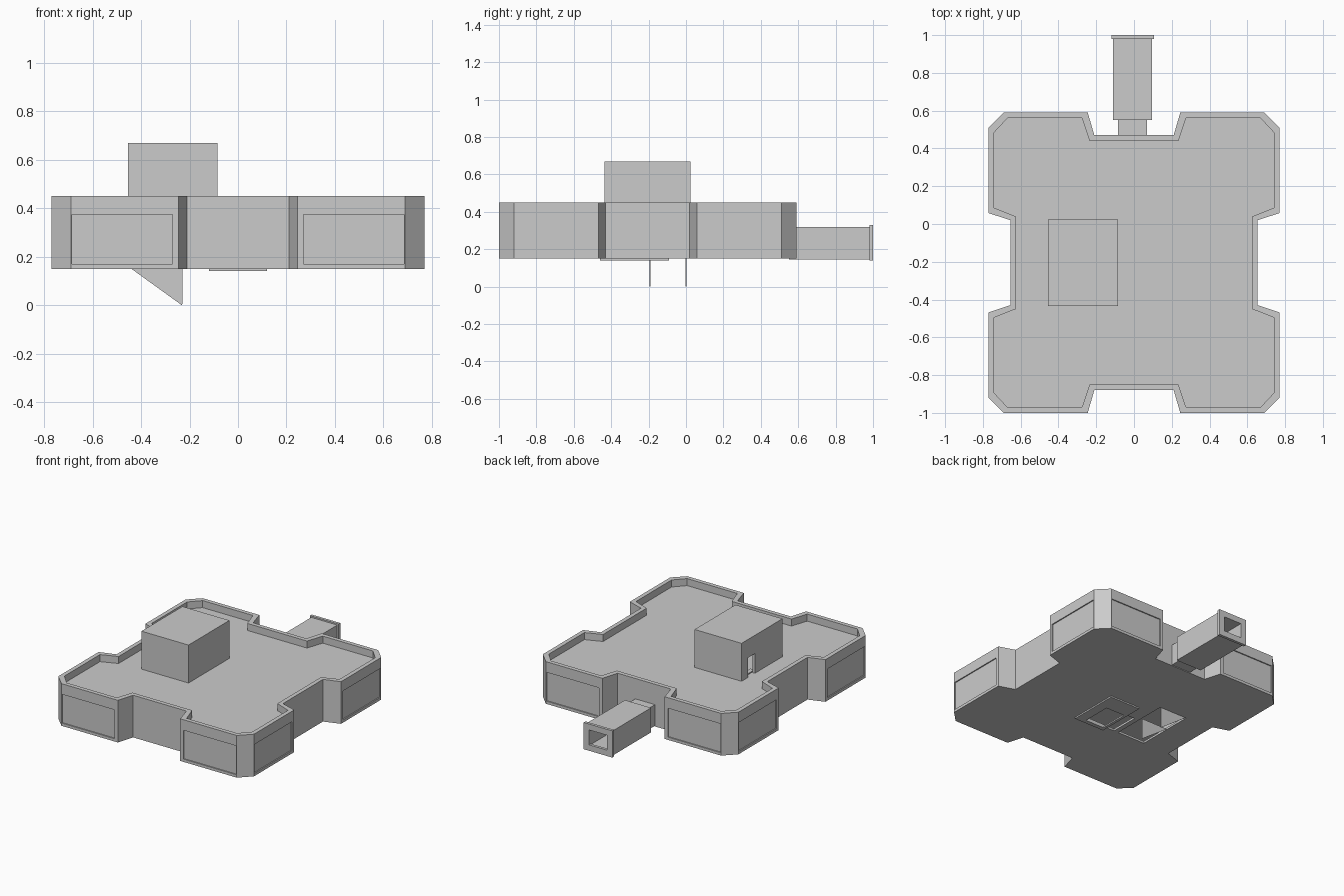
import bpy, bmesh

if "Cube" in bpy.data.objects:
    bpy.data.objects.remove(bpy.data.objects["Cube"])

CY = -0.205  # centre of the main building in y


def make(name, bm):
    bmesh.ops.recalc_face_normals(bm, faces=bm.faces)
    me = bpy.data.meshes.new(name)
    bm.to_mesh(me)
    bm.free()
    ob = bpy.data.objects.new(name, me)
    bpy.context.collection.objects.link(ob)
    return ob


def prism(name, pts, a, b, axis='z', inner=None):
    """Extrude a profile from a to b along an axis; inner makes it a hollow ring."""
    bm = bmesh.new()

    def put(p, h):
        return bm.verts.new((p[0], p[1], h) if axis == 'z' else (p[0], h, p[1]))
    lo, hi = [[put(p, h) for p in pts] for h in (a, b)]
    n = len(pts)
    if inner:
        li, hi2 = [[put(p, h) for p in inner] for h in (a, b)]
    for i in range(n):
        j = (i + 1) % n
        bm.faces.new((lo[i], lo[j], hi[j], hi[i]))
        if inner:
            bm.faces.new((li[i], li[j], hi2[j], hi2[i]))
            bm.faces.new((lo[i], lo[j], li[j], li[i]))
            bm.faces.new((hi[i], hi[j], hi2[j], hi2[i]))
    if not inner:
        bm.faces.new(lo)
        bm.faces.new(hi)
    return make(name, bm)


def boxes(name, specs):
    """Several boxes in one mesh, each (x0, x1, y0, y1, z0, z1)."""
    bm = bmesh.new()
    for x0, x1, y0, y1, z0, z1 in specs:
        vs = bmesh.ops.create_cube(bm, size=1)['verts']
        for v in vs:
            v.co = (x0 if v.co.x < 0 else x1, y0 if v.co.y < 0 else y1, z0 if v.co.z < 0 else z1)
    return make(name, bm)


def cut(ob, specs):
    c = boxes(ob.name + "_cutter", specs)
    c.hide_render = True
    c.hide_viewport = True
    m = ob.modifiers.new("cut", 'BOOLEAN')
    m.operation = 'DIFFERENCE'
    m.solver = 'EXACT'
    m.object = c


def rect(x0, x1, y0, y1):
    return [(x0, y0), (x1, y0), (x1, y1), (x0, y1)]


def outline(quarter):
    """Mirror a quarter outline into the full four-lobed plan."""
    q = quarter
    pts = q + [(x, -y) for x, y in reversed(q)]
    pts += [(-x, -y) for x, y in q] + [(-x, y) for x, y in reversed(q)]
    return [(x, y + CY) for x, y in pts]


outer = outline([(.21, .675), (.245, .795), (.69, .795), (.77, .715), (.77, .263), (.655, .225)])
inner = outline([(.235, .645), (.275, .765), (.67, .765), (.74, .69), (.74, .29), (.625, .245)])

# Outer walls and parapet, with recessed panels on the corner blocks
walls = prism("outer_walls", outer, .15, .45, inner=inner)
D = .008
panels = []
for s in (-1, 1):
    for t in (-1, 1):
        xs = sorted((s * .27, s * .685))
        ys = sorted((CY + t * (.795 - D), CY + t * .85))
        panels.append((*xs, *ys, .17, .375))
        xs = sorted((s * (.77 - D), s * .82))
        ys = sorted((CY + t * .285, CY + t * .71))
        panels.append((*xs, *ys, .17, .375))
cut(walls, panels)

# Roof deck with stair opening, and floor with its two openings
roof = prism("roof_deck", inner, .38, .4)
cut(roof, [(-.43, -.11, -.41, 0, .3, .5)])
floor = prism("floor", inner, .15, .165)
cut(floor, [(-.445, -.225, -.43, 0, .1, .2), (-.19, .05, -.43, -.22, .1, .2)])

# Thin hatch frame under the floor
prism("hatch_frame", rect(-.12, .12, -.46, -.09), .14, .15,
      inner=rect(-.10, .05, -.43, -.22))

# Rooftop stair tower with doorway
tower = prism("tower_walls", rect(-.455, -.085, -.435, .025), .38, .655,
              inner=rect(-.435, -.105, -.415, .005))
cut(tower, [(-.5, -.42, -.125, -.045, .4, .54)])
prism("tower_roof", rect(-.455, -.085, -.435, .025), .655, .67)

# Stair steps and the triangular side plates that hang below the floor
N = 10
boxes("stair_steps", [(-.41 + i * .033, -.377 + i * .033, -.185, -.005,
                       .375 - i * .022, .39 - i * .022) for i in range(N)])
for name, y in (("stair_side_front", -.194), ("stair_side_back", -.002)):
    prism(name, [(-.44, .15), (-.23, .15), (-.23, .005), (-.232, 0)], y, y + .004, 'y')

# Entrance corridor: neck, main tube, end frame
for name, r, k, y0, y1 in (
        ("corridor_neck", (-.085, .07, .155, .305), .012, .44, .55),
        ("corridor", (-.11, .095, .145, .32), .03, .55, .985),
        ("corridor_end_frame", (-.12, .105, .14, .33), .042, .98, 1.0)):
    a, b, c, d = r
    prism(name, rect(*r), y0, y1, 'y', inner=rect(a + k, b - k, c + k, d - k))
# Closing wall where the corridor meets the building
boxes("corridor_inner_door", [(-.075, .06, .46, .47, .165, .295)])
